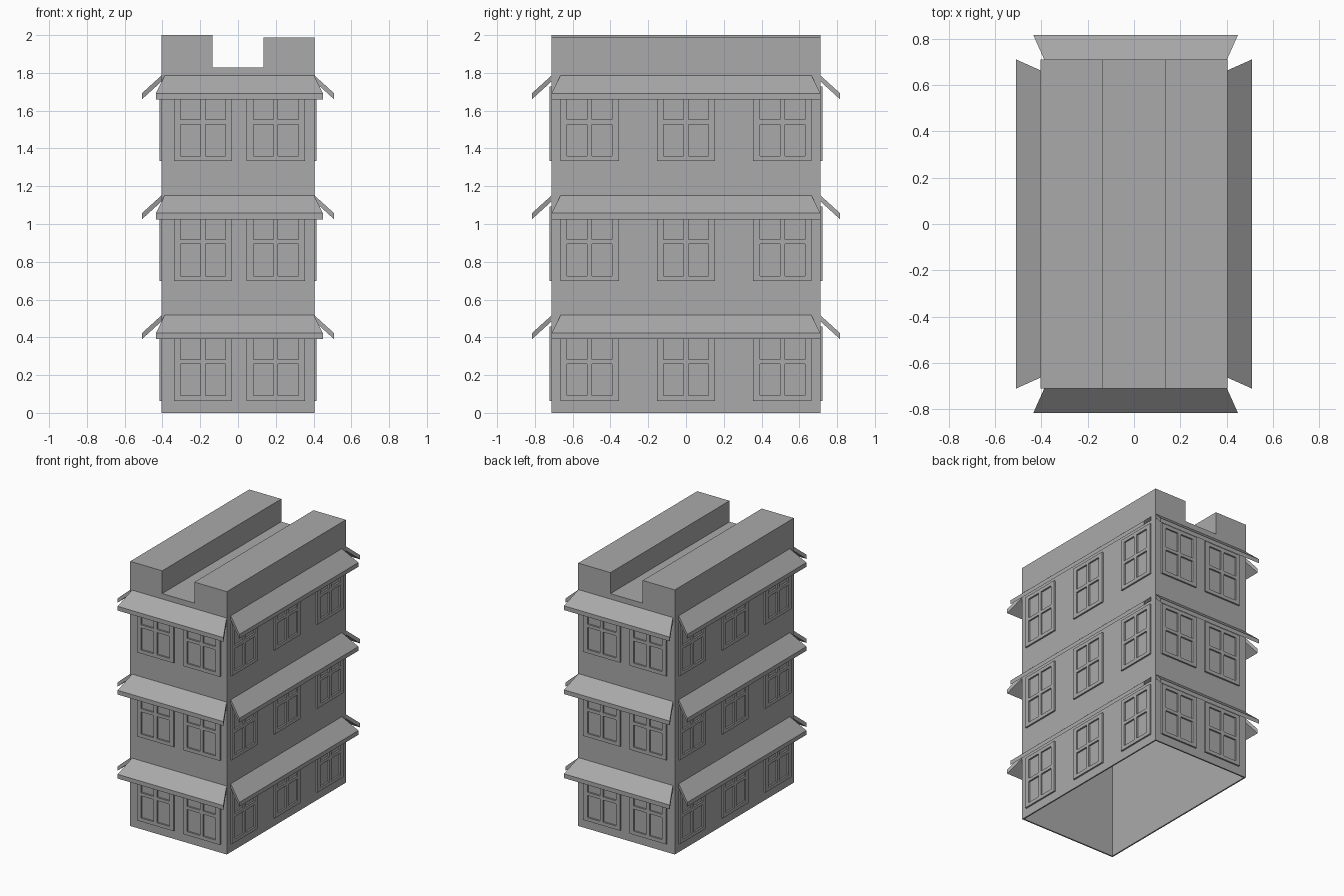
import bpy
import bmesh
from math import pi
from mathutils import Matrix, Vector

cube = bpy.data.objects.get("Cube")
if cube:
    bpy.data.objects.remove(cube, do_unlink=True)

# Single stone colour
GREY = (0.4, 0.4, 0.4, 1)
stone = bpy.data.materials.new("mid grey stone")
stone.use_nodes = True
stone.diffuse_color = GREY
stone.node_tree.nodes["Principled BSDF"].inputs["Base Color"].default_value = GREY

HALF_X, HALF_Y, ROOF = 0.404, 0.711, 1.828
STOREY = 0.635


def to_mesh(bm, name):
    bmesh.ops.recalc_face_normals(bm, faces=bm.faces)
    mesh = bpy.data.meshes.new(name)
    bm.to_mesh(mesh)
    bm.free()
    mesh.materials.append(stone)
    return mesh


def add(name, mesh, loc=(0, 0, 0), turn=0):
    obj = bpy.data.objects.new(name, mesh)
    obj.location = loc
    obj.rotation_euler.z = turn
    bpy.context.collection.objects.link(obj)
    return obj


def box(name, x0, x1, y0, y1, z0, z1, open_bottom=False):
    bm = bmesh.new()
    bmesh.ops.create_cube(bm, size=1)
    bmesh.ops.transform(bm, verts=bm.verts, matrix=Matrix.Translation(
        ((x0 + x1) / 2, (y0 + y1) / 2, (z0 + z1) / 2))
        @ Matrix.Diagonal((x1 - x0, y1 - y0, z1 - z0, 1)))
    if open_bottom:
        low = [f for f in bm.faces if f.normal.z < -0.5]
        bmesh.ops.delete(bm, geom=low, context='FACES_ONLY')
    return add(name, to_mesh(bm, name))


def window_mesh():
    """Frame with four open panes, raised from the wall towards -y."""
    xs = (-0.154, -0.119, -0.013, 0.013, 0.119, 0.154)
    zs = (0.064, 0.091, 0.258, 0.282, 0.431, 0.458)
    bm = bmesh.new()
    grid = [[bm.verts.new((x, 0, z)) for x in xs] for z in zs]
    for r in range(5):
        for c in range(5):
            if r % 2 and c % 2:
                continue
            bm.faces.new((grid[r][c], grid[r][c + 1],
                          grid[r + 1][c + 1], grid[r + 1][c]))
    ext = bmesh.ops.extrude_face_region(bm, geom=bm.faces[:], use_keep_orig=True)
    moved = [v for v in ext["geom"] if isinstance(v, bmesh.types.BMVert)]
    bmesh.ops.translate(bm, verts=moved, vec=Vector((0, -0.012, 0)))
    return to_mesh(bm, "window_frame")


def awning_mesh(inner, outer):
    """Sloping slab, wider at its outer edge."""
    bm = bmesh.new()
    ends = []
    for s in (-1, 1):
        profile = ((inner, 0, 0.517), (outer, -0.105, 0.422),
                   (outer, -0.105, 0.39), (inner, 0, 0.485))
        ends.append([bm.verts.new((s * w, y, z)) for w, y, z in profile])
    a, b = ends
    bm.faces.new(a)
    bm.faces.new(b)
    for i in range(4):
        j = (i + 1) % 4
        bm.faces.new((a[i], a[j], b[j], b[i]))
    return to_mesh(bm, "awning")


# Hollow body, open underneath
body = box("building_body", -HALF_X, HALF_X, -HALF_Y, HALF_Y, 0, ROOF, True)
shell = body.modifiers.new("wall_thickness", 'SOLIDIFY')
shell.thickness = 0.015
shell.offset = -1

# Two long roof blocks with a trough between them
box("roof_block_right", -HALF_X, -0.136, -HALF_Y, HALF_Y, ROOF, 2.0)
box("roof_block_left", 0.134, HALF_X, -HALF_Y, HALF_Y, ROOF, 1.987)

# Windows and awnings on each wall and storey
window = window_mesh()
end_awning = awning_mesh(0.395, 0.442)
side_awning = awning_mesh(0.664, 0.711)
END_WINDOWS, SIDE_WINDOWS = (-0.186, 0.2), (-0.51, 0, 0.51)
walls = (
    ("front", 0, HALF_Y, end_awning, 0.007, END_WINDOWS),
    ("left", pi / 2, HALF_X, side_awning, 0, SIDE_WINDOWS),
    ("back", pi, HALF_Y, end_awning, -0.007, [-u for u in END_WINDOWS]),
    ("right", -pi / 2, HALF_X, side_awning, 0, SIDE_WINDOWS),
)
for side, turn, dist, awning, shift, centres in walls:
    spin = Matrix.Rotation(turn, 3, 'Z')
    for floor in range(3):
        z = floor * STOREY
        add(f"{side}_awning_{floor + 1}", awning,
            spin @ Vector((shift, -dist, z)), turn)
        for n, u in enumerate(centres):
            add(f"{side}_window_{floor + 1}_{n + 1}", window,
                spin @ Vector((u, -dist, z)), turn)
